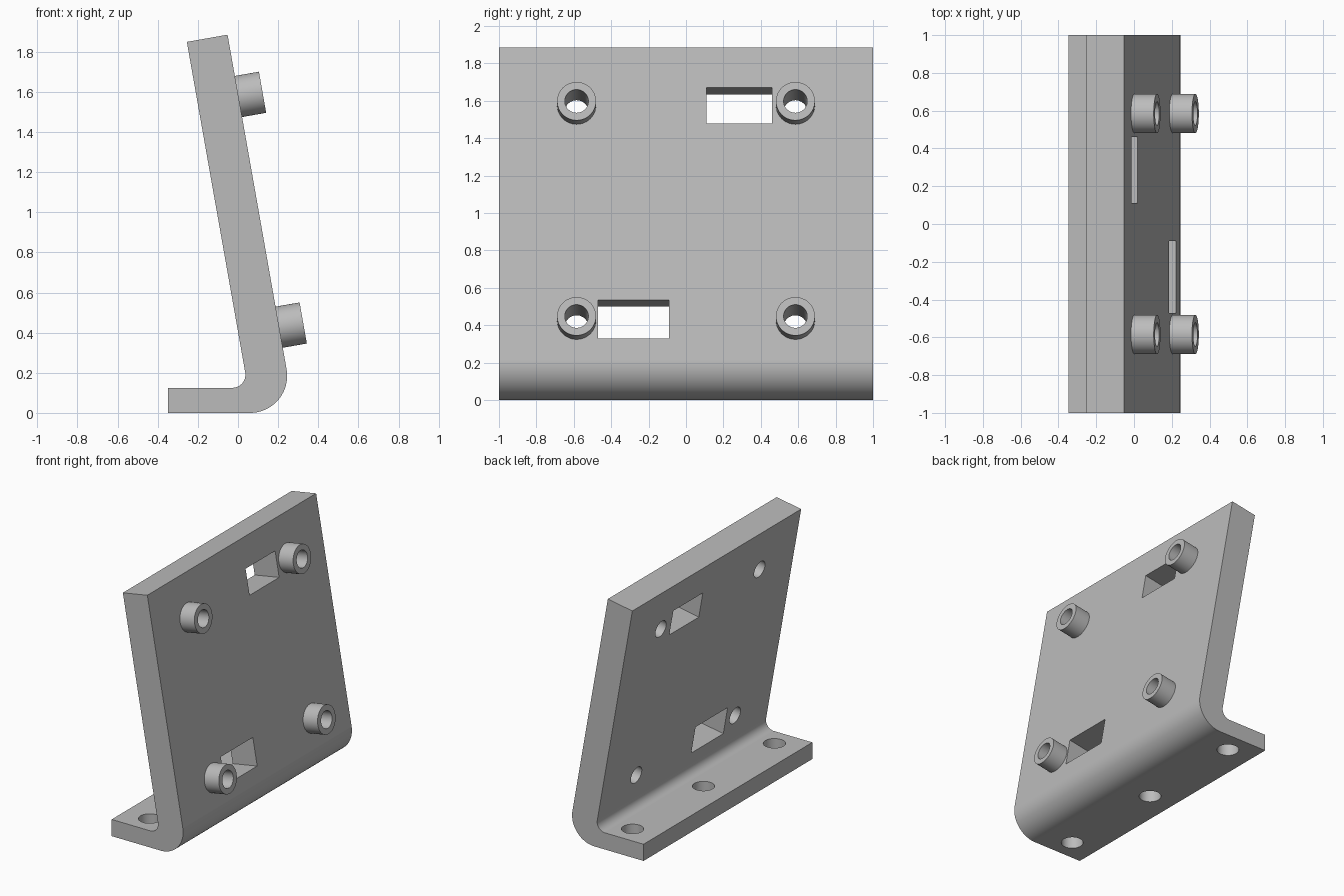
import bpy, bmesh
from math import radians, sin, cos, tan
from mathutils import Vector

cube = bpy.data.objects.get("Cube")
if cube:
    bpy.data.objects.remove(cube, do_unlink=True)

LEAN = radians(10)
NORMAL = Vector((cos(LEAN), 0, sin(LEAN)))   # outward from the leaning plate
THICK = 0.206

grey = bpy.data.materials.new("plain grey")
grey.use_nodes = True
grey.diffuse_color = (0.5, 0.5, 0.5, 1)
grey.node_tree.nodes["Principled BSDF"].inputs["Base Color"].default_value = (0.5, 0.5, 0.5, 1)


def arc(cx, cz, r, start, end, steps):
    angles = [radians(start + (end - start) * i / steps) for i in range(steps + 1)]
    return [(cx + r * cos(a), cz + r * sin(a)) for a in angles]


def on_face(y, z):
    """Point on the outer face of the leaning plate."""
    return Vector((0.242 - (z - 0.217) * tan(LEAN), y, z))


def cylinder(name, centre, radius, depth, tilt=0):
    bpy.ops.mesh.primitive_cylinder_add(vertices=48, radius=radius, depth=depth,
                                        location=centre, rotation=(0, tilt, 0))
    bpy.context.object.name = name
    return bpy.context.object


def cut(target, cutters):
    """Subtract every cutter from the target."""
    bpy.context.view_layer.objects.active = target
    for c in cutters:
        mod = target.modifiers.new("cut", 'BOOLEAN')
        mod.operation, mod.solver, mod.object = 'DIFFERENCE', 'EXACT', c
        bpy.ops.object.modifier_apply(modifier=mod.name)


def finish(obj):
    obj.data.materials.clear()
    obj.data.materials.append(grey)
    bpy.ops.object.select_all(action='DESELECT')
    obj.select_set(True)
    bpy.context.view_layer.objects.active = obj
    bpy.ops.object.shade_smooth_by_angle(angle=radians(30))
    mod = obj.modifiers.new("even shading", 'WEIGHTED_NORMAL')
    mod.keep_sharp = True


# Bent plate: foot, rounded bend and leaning upright, extruded along y
top = on_face(0, 1.885)
inner_top = top - NORMAL * THICK
profile = [(-0.348, 0)]
profile += arc(0.06, 0.185, 0.185, -90, 10, 20)
profile += [(top.x, top.z), (inner_top.x, inner_top.z)]
profile += arc(-0.028, 0.19, 0.065, 10, -90, 14)
profile += [(-0.348, 0.125)]

bm = bmesh.new()
side = bm.faces.new([bm.verts.new((x, -1, z)) for x, z in profile])
grown = bmesh.ops.extrude_face_region(bm, geom=[side])
bmesh.ops.translate(bm, vec=(0, 2, 0),
                    verts=[v for v in grown["geom"] if isinstance(v, bmesh.types.BMVert)])
bmesh.ops.recalc_face_normals(bm, faces=bm.faces)
mesh = bpy.data.meshes.new("bent_plate")
bm.to_mesh(mesh)
bm.free()
plate = bpy.data.objects.new("bent_plate", mesh)
bpy.context.collection.objects.link(plate)

# Four hollow standoffs, bored right through the plate
AXIS_TILT = radians(90) - LEAN
HEIGHT = 0.122
cutters = []
standoffs = []
for level, z in (("lower", 0.427), ("upper", 1.577)):
    for end, y in (("front", -0.585), ("back", 0.585)):
        base = on_face(y, z)
        tube = cylinder(f"{level}_{end}_standoff", base + NORMAL * HEIGHT / 2,
                        0.104, HEIGHT, AXIS_TILT)
        bore = cylinder("bore_cutter", base, 0.063, 0.7, AXIS_TILT)
        cut(tube, [bore])
        standoffs.append(tube)
        cutters.append(bore)

# Two rectangular slots square to the upright
for y0, y1, z0, z1 in ((0.11, 0.46, 1.48, 1.67), (-0.47, -0.09, 0.33, 0.535)):
    bpy.ops.mesh.primitive_cube_add(size=1, location=on_face((y0 + y1) / 2, (z0 + z1) / 2),
                                    rotation=(0, -LEAN, 0))
    slot = bpy.context.object
    slot.scale = (0.7, y1 - y0, (z1 - z0) / cos(LEAN))
    cutters.append(slot)

# Three mounting holes in the foot
for y in (-0.84, 0, 0.84):
    cutters.append(cylinder("foot_hole_cutter", (-0.145, y, 0.06), 0.076, 0.3))

bpy.context.view_layer.update()
cut(plate, cutters)
for c in cutters:
    bpy.data.objects.remove(c, do_unlink=True)
for obj in [plate] + standoffs:
    finish(obj)
